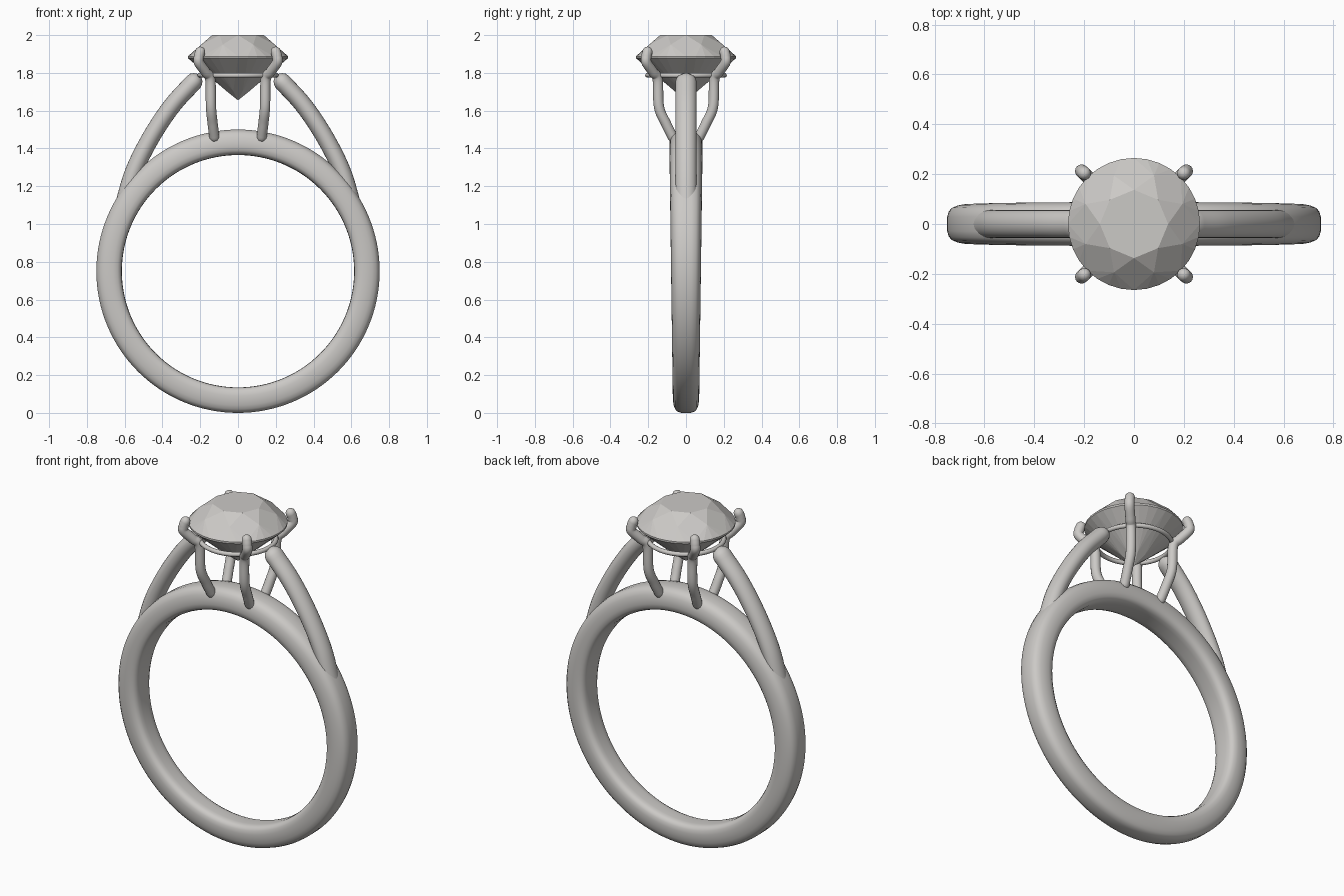
import bpy, bmesh
from math import sin, cos, pi, radians
from mathutils import Vector

cube = bpy.data.objects.get("Cube")
if cube:
    bpy.data.objects.remove(cube, do_unlink=True)

grey = bpy.data.materials.new("warm grey")
grey.use_nodes = True
colour = (0.60, 0.585, 0.565, 1)
grey.diffuse_color = colour
grey.node_tree.nodes["Principled BSDF"].inputs["Base Color"].default_value = colour


def finish(bm, name, smooth):
    bmesh.ops.recalc_face_normals(bm, faces=bm.faces)
    for f in bm.faces:
        f.smooth = smooth
    mesh = bpy.data.meshes.new(name)
    bm.to_mesh(mesh)
    bm.free()
    mesh.materials.append(grey)
    obj = bpy.data.objects.new(name, mesh)
    bpy.context.collection.objects.link(obj)
    return obj


def spline(points, steps=8):
    """Smooth path through the points."""
    pts = [Vector(p) for p in points]
    pts = [2 * pts[0] - pts[1]] + pts + [2 * pts[-1] - pts[-2]]
    path = []
    for a, b, c, d in zip(pts, pts[1:], pts[2:], pts[3:]):
        for i in range(steps):
            t = i / steps
            path.append(0.5 * (2 * b + (c - a) * t + (2 * a - 5 * b + 4 * c - d) * t * t
                               + (3 * b - a - 3 * c + d) * t ** 3))
    return path + [pts[-2]]


def rod(name, points, side, depth, sides=16):
    """Sweep an ellipse along a path and close both ends with domes."""
    path = spline(points)
    first = (path[0] - path[1]).normalized()
    last = (path[-1] - path[-2]).normalized()
    dome = [radians(a) for a in (25, 50, 70, 85)]
    stations = [(path[0] + first * depth * sin(a), cos(a)) for a in reversed(dome)]
    stations += [(p, 1) for p in path]
    stations += [(path[-1] + last * depth * sin(a), cos(a)) for a in dome]
    bm = bmesh.new()
    rings = []
    side = Vector(side)
    for i, (p, scale) in enumerate(stations):
        ahead = stations[min(i + 1, len(stations) - 1)][0]
        behind = stations[max(i - 1, 0)][0]
        tangent = (ahead - behind).normalized()
        u = (side - tangent * side.dot(tangent)).normalized()
        v = tangent.cross(u)
        ring = []
        for k in range(sides):
            a = 2 * pi * k / sides
            ring.append(bm.verts.new(p + (u * cos(a) * side.length + v * sin(a) * depth) * scale))
        rings.append(ring)
    for r, s in zip(rings, rings[1:]):
        for k in range(sides):
            n = (k + 1) % sides
            bm.faces.new((r[k], r[n], s[n], s[k]))
    bm.faces.new(rings[0])
    bm.faces.new(rings[-1])
    return finish(bm, name, True)


def loop(name, profile, segments, centre_z, widen=lambda a: 1):
    """Turn a closed (radius, offset) profile around the z axis or the y axis."""
    bm = bmesh.new()
    rings = [[bm.verts.new(widen(2 * pi * i / segments, r, h)) for r, h in profile]
             for i in range(segments)]
    n = len(profile)
    for i in range(segments):
        a, b = rings[i], rings[(i + 1) % segments]
        for k in range(n):
            bm.faces.new((a[k], a[(k + 1) % n], b[(k + 1) % n], b[k]))
    bmesh.ops.translate(bm, verts=bm.verts, vec=(0, 0, centre_z))
    return finish(bm, name, True)


# Band: rounded outside, flatter inside, slightly wider towards the top
half = [(0.615, 0.35), (0.617, 0.62), (0.624, 0.82), (0.638, 0.95), (0.66, 1.0),
        (0.685, 0.99), (0.71, 0.93), (0.73, 0.82), (0.743, 0.65), (0.75, 0.35)]
section = half + [(r, -h) for r, h in reversed(half)]
loop("band", section, 128, 0.75,
     lambda a, r, h: (r * cos(a), h * (0.079 + 0.009 * sin(a)), r * sin(a)))

# Gallery ring below the stone
wire = [(0.203 + 0.013 * cos(2 * pi * k / 10), 0.013 * sin(2 * pi * k / 10)) for k in range(10)]
loop("gallery_ring", wire, 64, 1.787,
     lambda a, r, h: (r * cos(a), r * sin(a), h))

# Arched shoulders
for s, label in ((1, "left"), (-1, "right")):
    rod(label + "_shoulder",
        [(s * x, 0, z) for x, z in
         ((0.605, 1.10), (0.55, 1.28), (0.46, 1.46), (0.35, 1.625), (0.235, 1.752))],
        (0, 0.056, 0), 0.047, 24)

# Four claws
for sx, xl in ((1, "left"), (-1, "right")):
    for sy, yl in ((-1, "front"), (1, "back")):
        rod(f"{yl}_{xl}_claw",
            [(sx * x, sy * y, z) for x, y, z in
             ((0.125, 0.07, 1.46), (0.134, 0.105, 1.53), (0.143, 0.143, 1.62),
              (0.147, 0.15, 1.765), (0.172, 0.175, 1.805),
              (0.207, 0.209, 1.855), (0.207, 0.21, 1.885), (0.2, 0.204, 1.912))],
            (sx * 0.019, -sy * 0.019, 0), 0.027)

# Brilliant cut stone
bm = bmesh.new()


def tier(radius, z, count, turn=0):
    return [bm.verts.new((radius * cos(2 * pi * (i + turn) / count),
                          radius * sin(2 * pi * (i + turn) / count), z)) for i in range(count)]


table = tier(0.137, 2.0, 8)
crown = tier(0.21, 1.95, 8, 0.5)
top = tier(0.265, 1.888, 32)
bottom = tier(0.265, 1.878, 32)
lower = tier(0.065, 1.703, 8, 0.5)
culet = bm.verts.new((0, 0, 1.655))
bm.faces.new(table)
for i in range(8):
    j, g = (i + 1) % 8, 4 * i
    bm.faces.new((table[i], crown[i], table[j]))
    bm.faces.new((table[i], crown[i - 1], top[g], crown[i]))
    bm.faces.new((culet, lower[i - 1], bottom[g], lower[i]))
    for k in range(4):
        m, n = g + k, (g + k + 1) % 32
        bm.faces.new((crown[i], top[m], top[n]))
        bm.faces.new((lower[i], bottom[m], bottom[n]))
        bm.faces.new((top[m], top[n], bottom[n], bottom[m]))
finish(bm, "stone", False)
